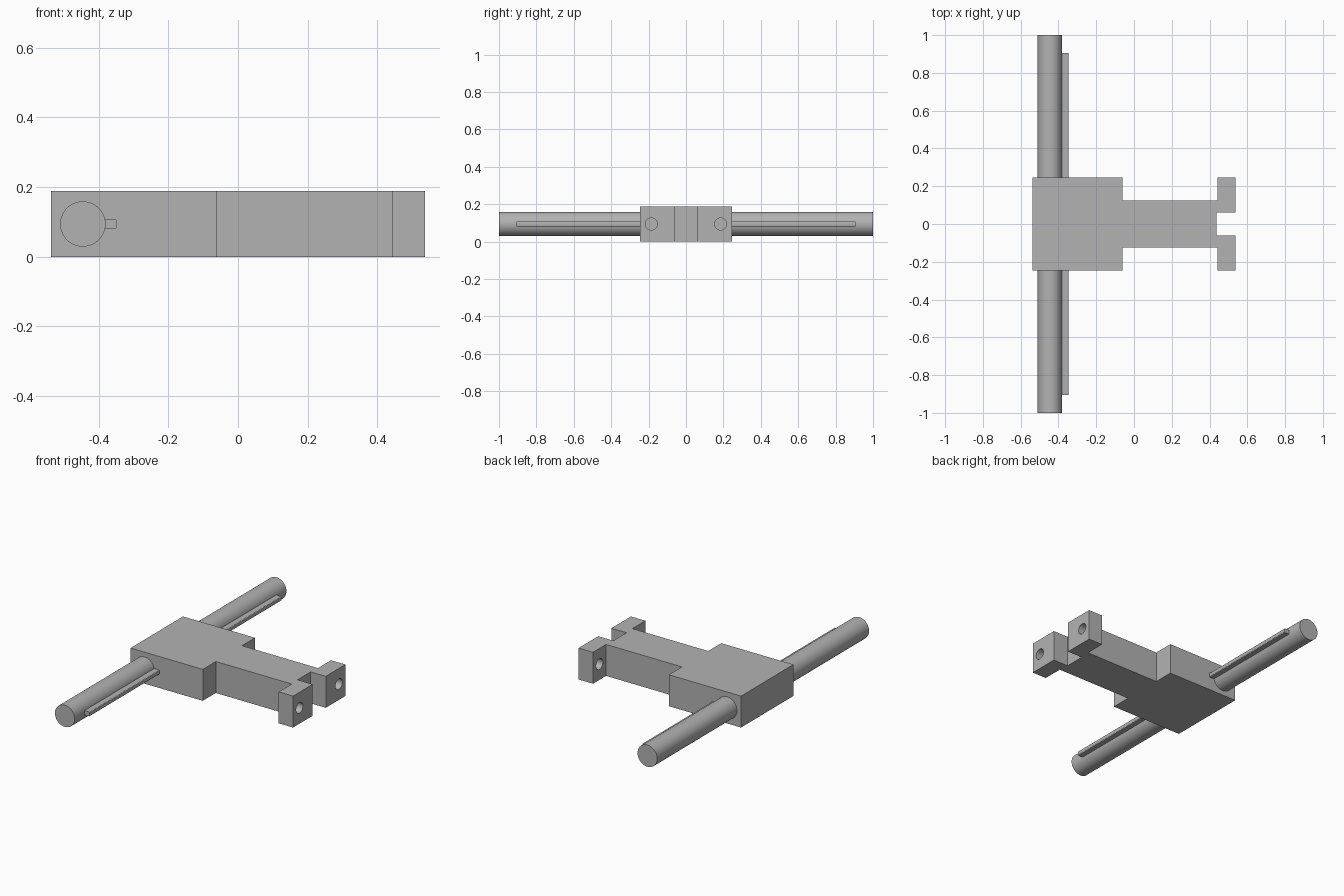
import bpy, bmesh
from math import pi

cube = bpy.data.objects.get("Cube")
if cube:
    bpy.data.objects.remove(cube, do_unlink=True)

HEIGHT = 0.188
MID = HEIGHT / 2
ROD_X = -0.445

grey = bpy.data.materials.new("plain grey")
grey.use_nodes = True
colour = (0.45, 0.45, 0.45, 1)
grey.diffuse_color = colour
grey.node_tree.nodes["Principled BSDF"].inputs["Base Color"].default_value = colour


def cylinder(name, radius, depth, location, rotation, sides):
    bpy.ops.mesh.primitive_cylinder_add(vertices=sides, radius=radius, depth=depth,
                                        location=location, rotation=rotation)
    obj = bpy.context.object
    obj.name = name
    obj.data.materials.append(grey)
    return obj


# Body, neck and forked end: one mirrored outline, extruded upward
half = [(-0.537, 0.247), (-0.06, 0.247), (-0.06, 0.124), (0.442, 0.124),
        (0.442, 0.247), (0.537, 0.247), (0.537, 0.062), (0.437, 0.062)]
outline = half + [(x, -y) for x, y in reversed(half)]
bm = bmesh.new()
base = bm.faces.new([bm.verts.new((x, y, 0)) for x, y in outline])
top = bmesh.ops.extrude_face_region(bm, geom=[base])["geom"]
bmesh.ops.translate(bm, vec=(0, 0, HEIGHT),
                    verts=[v for v in top if isinstance(v, bmesh.types.BMVert)])
bmesh.ops.recalc_face_normals(bm, faces=bm.faces)
mesh = bpy.data.meshes.new("forked_body")
bm.to_mesh(mesh)
bm.free()
mesh.materials.append(grey)
body = bpy.data.objects.new("forked_body", mesh)
bpy.context.collection.objects.link(body)

# Bolt holes through the two fork lugs
for side in (-1, 1):
    cutter = cylinder("hole_cutter", 0.032, 0.16, (0.49, side * 0.186, MID),
                      (0, pi / 2, 0), 32)
    cutter.hide_render = True
    cut = body.modifiers.new("hole", "BOOLEAN")
    cut.object = cutter
    cut.solver = "EXACT"
    bpy.context.view_layer.objects.active = body
    bpy.ops.object.modifier_apply(modifier=cut.name)
    bpy.data.objects.remove(cutter, do_unlink=True)

# Cross rod
rod = cylinder("cross_rod", 0.065, 2, (ROD_X, 0, MID), (pi / 2, 0, 0), 64)

# Long key along the rod, with its outer edges softened
bpy.ops.mesh.primitive_cube_add(size=1, location=(-0.372, 0, MID))
key = bpy.context.object
key.name = "rod_key"
key.scale = (0.05, 1.81, 0.026)
bpy.ops.object.transform_apply(location=False, rotation=False, scale=True)
key.data.materials.append(grey)
bm = bmesh.new()
bm.from_mesh(key.data)
edges = [e for e in bm.edges if all(v.co.x > 0 for v in e.verts)
         and abs(e.verts[0].co.y - e.verts[1].co.y) > 1]
bmesh.ops.bevel(bm, geom=edges, offset=0.005, segments=3, profile=0.5, affect="EDGES")
bm.to_mesh(key.data)
bm.free()

# Smooth round surfaces, keep corners sharp
bpy.ops.object.select_all(action="DESELECT")
for obj in (body, rod, key):
    obj.select_set(True)
bpy.context.view_layer.objects.active = body
bpy.ops.object.shade_smooth_by_angle(angle=pi / 6)
